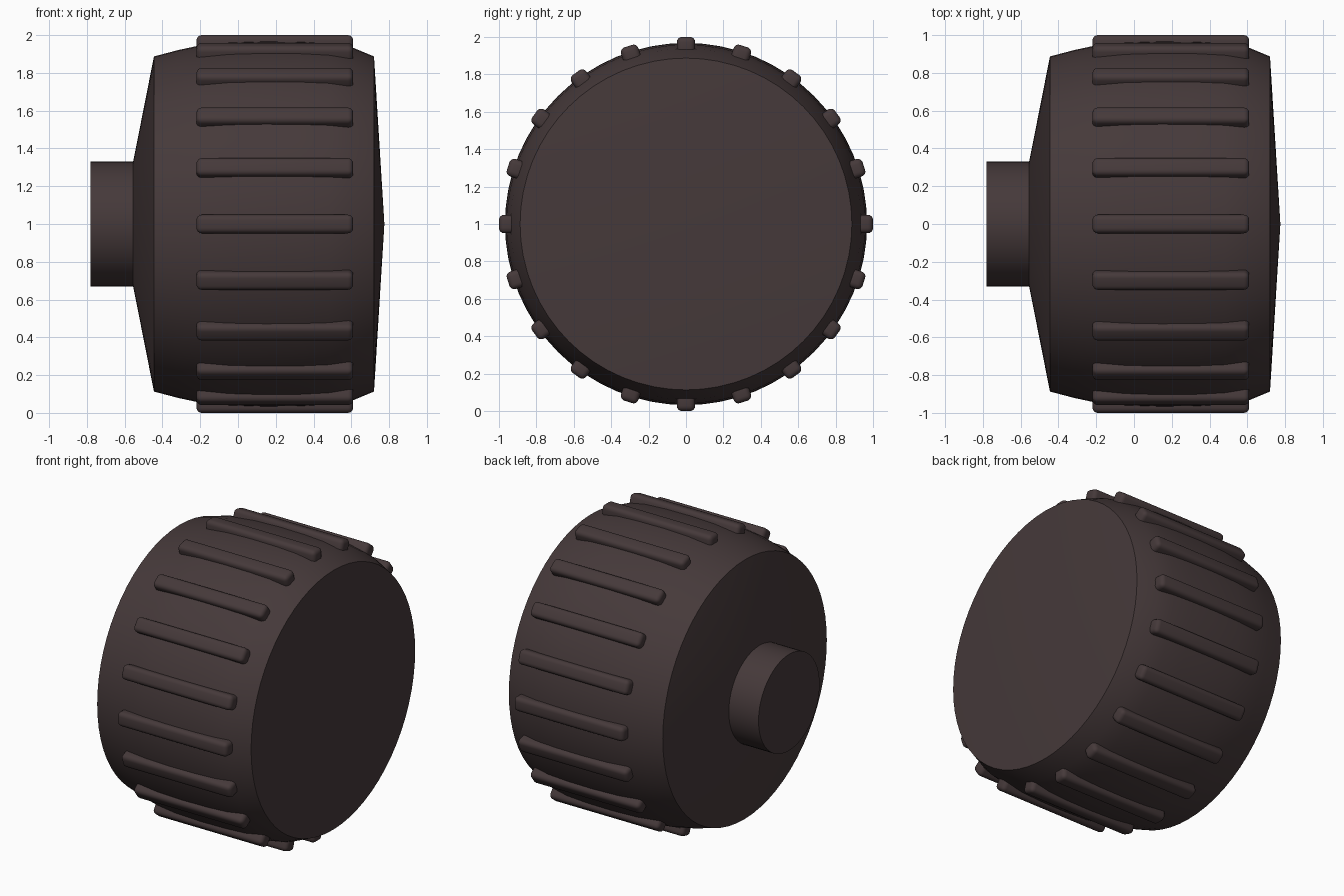
import bpy
import bmesh
from math import pi, sin, cos, radians
from mathutils import Matrix

cube = bpy.data.objects.get("Cube")
if cube:
    bpy.data.objects.remove(cube, do_unlink=True)

# Single dark brown material
brown = bpy.data.materials.new("dark_brown")
brown.use_nodes = True
colour = (0.06, 0.041, 0.042, 1)
brown.diffuse_color = colour
bsdf = brown.node_tree.nodes["Principled BSDF"]
bsdf.inputs["Base Color"].default_value = colour
bsdf.inputs["Roughness"].default_value = 0.6

AXIS_Z = 1.0


def finish(name, bm, angle):
    bmesh.ops.recalc_face_normals(bm, faces=bm.faces)
    mesh = bpy.data.meshes.new(name)
    bm.to_mesh(mesh)
    bm.free()
    mesh.materials.append(brown)
    obj = bpy.data.objects.new(name, mesh)
    obj.location.z = AXIS_Z
    bpy.context.collection.objects.link(obj)
    bpy.ops.object.select_all(action='DESELECT')
    obj.select_set(True)
    bpy.context.view_layer.objects.active = obj
    bpy.ops.object.shade_smooth_by_angle(angle=radians(angle))
    return obj


def lathe(name, profile, steps, angle):
    """Revolve (x, radius) points around the x axis."""
    bm = bmesh.new()
    verts = [bm.verts.new((x, 0, r)) for x, r in profile]
    edges = [bm.edges.new(pair) for pair in zip(verts, verts[1:])]
    bmesh.ops.spin(bm, geom=verts + edges, cent=(0, 0, 0), axis=(1, 0, 0),
                   angle=2 * pi, steps=steps, use_duplicate=False)
    bmesh.ops.remove_doubles(bm, verts=bm.verts, dist=0.0005)
    return finish(name, bm, angle)


# Knob body: sloped back, gently bulging grip and shallow domed face
lathe("knob_body", [(-0.555, 0), (-0.555, 0.33), (-0.445, 0.887), (-0.32, 0.92),
                    (-0.2, 0.946), (-0.05, 0.962), (0.14, 0.968), (0.33, 0.966),
                    (0.48, 0.958), (0.6, 0.937), (0.72, 0.887), (0.775, 0)], 64, 25)

# Mounting stem
lathe("stem", [(-0.78, 0), (-0.78, 0.33), (-0.54, 0.33), (-0.54, 0)], 48, 30)

# Rounded grip ribs evenly spaced around the body
RIBS = 20
bm = bmesh.new()
for i in range(RIBS):
    spin = Matrix.Rotation(2 * pi * i / RIBS, 4, 'X')
    place = spin @ Matrix.Translation((0.195, 0, 0.95)) @ Matrix.Diagonal((0.83, 0.098, 0.1, 1))
    bmesh.ops.create_cube(bm, size=1, matrix=place)
bmesh.ops.bevel(bm, geom=bm.edges[:], offset=0.028, segments=4, profile=0.5, affect='EDGES')
finish("grip_ribs", bm, 40)
